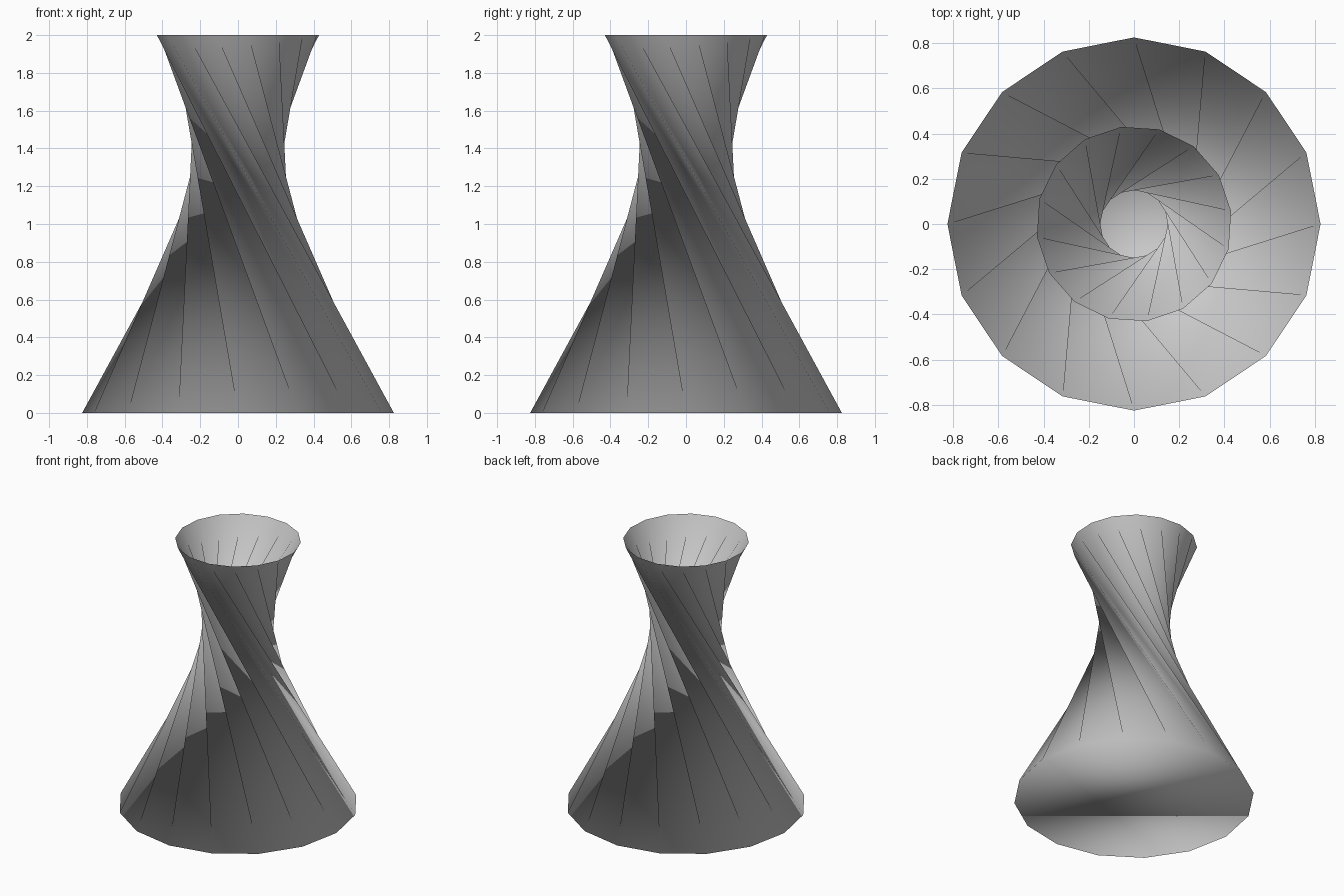
import bpy, bmesh
from math import cos, sin, radians

if "Cube" in bpy.data.objects:
    bpy.data.objects.remove(bpy.data.objects["Cube"])

SIDES = 16
BASE_R, TOP_R, HEIGHT = 0.825, 0.433, 2.0
TWIST = radians(-150)
STEP = radians(360 / SIDES)

bm = bmesh.new()


def ring(radius, z, turn):
    return [bm.verts.new((radius * cos(i * STEP + turn), radius * sin(i * STEP + turn), z))
            for i in range(SIDES)]


# Wide base ring and narrow top ring, turned against each other
base = ring(BASE_R, 0, 0)
top = ring(TOP_R, HEIGHT, TWIST)

# Twisted wall: two triangles per side, ridge along the shorter twist
for i in range(SIDES):
    j = (i + 1) % SIDES
    bm.faces.new((base[i], base[j], top[j]))
    bm.faces.new((base[i], top[j], top[i]))

# Closed bottom, open top
bm.faces.new(base[::-1])

for face in bm.faces:
    face.smooth = True

mesh = bpy.data.meshes.new("twisted_vase")
bm.to_mesh(mesh)
bm.free()
vase = bpy.data.objects.new("twisted_vase", mesh)
bpy.context.collection.objects.link(vase)
